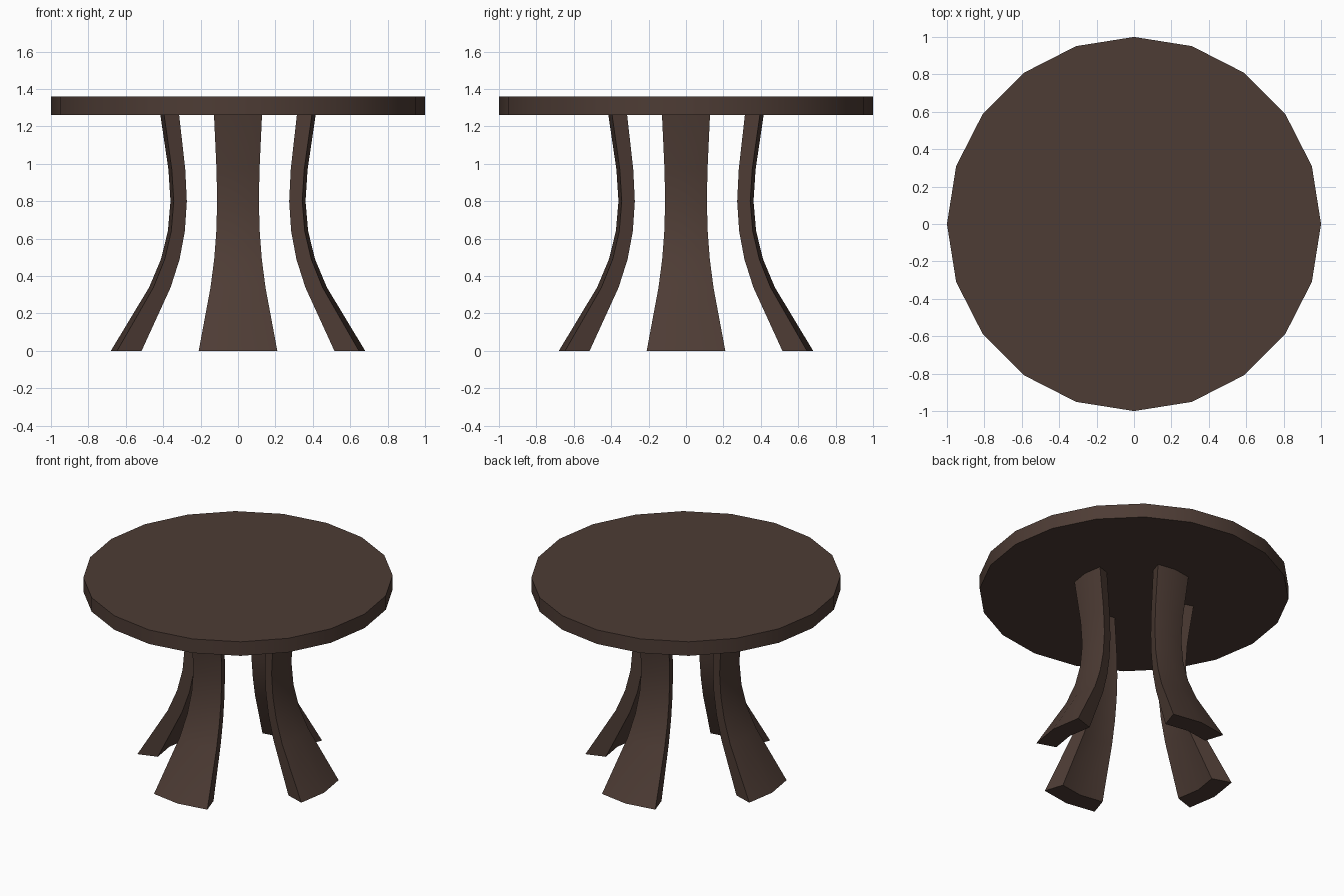
import bpy, bmesh, math

if "Cube" in bpy.data.objects:
    bpy.data.objects.remove(bpy.data.objects["Cube"])

wood = bpy.data.materials.new("dark_wood")
wood.diffuse_color = (0.075, 0.045, 0.035, 1)
wood.use_nodes = True
wood.node_tree.nodes["Principled BSDF"].inputs["Base Color"].default_value = wood.diffuse_color

SIDES = 20
STEP = 2 * math.pi / SIDES
TOP_LOW, TOP_HIGH = 1.26, 1.36


def make_object(name, bm):
    bmesh.ops.recalc_face_normals(bm, faces=bm.faces)
    mesh = bpy.data.meshes.new(name)
    bm.to_mesh(mesh)
    bm.free()
    mesh.materials.append(wood)
    ob = bpy.data.objects.new(name, mesh)
    bpy.context.collection.objects.link(ob)
    bpy.ops.object.select_all(action='DESELECT')
    ob.select_set(True)
    bpy.context.view_layer.objects.active = ob
    bpy.ops.object.shade_smooth_by_angle(angle=math.radians(30))
    return ob


# Round table top: 20-sided disc with a corner on each axis
bm = bmesh.new()
ring = [bm.verts.new((math.cos(i * STEP), math.sin(i * STEP), TOP_LOW)) for i in range(SIDES)]
base = bm.faces.new(ring)
ext = bmesh.ops.extrude_face_region(bm, geom=[base], use_keep_orig=True)
for v in ext["geom"]:
    if isinstance(v, bmesh.types.BMVert):
        v.co.z = TOP_HIGH
make_object("table_top", bm)

# Curved legs: each is a two-step sector of a turned profile (outer radius, height)
PROFILE = [(0.68, 0.0), (0.475, 0.34), (0.412, 0.49), (0.375, 0.64),
           (0.361, 0.80), (0.372, 0.97), (0.415, TOP_LOW)]
INNER = 0.797  # inner radius as a share of the outer radius


def make_leg(name, angle):
    bm = bmesh.new()
    loops = []
    for r, z in PROFILE:
        corners = [(r, -1), (r, 0), (r, 1), (r * INNER, 1), (r * INNER, 0), (r * INNER, -1)]
        loops.append([bm.verts.new((q * math.cos(angle + k * STEP),
                                    q * math.sin(angle + k * STEP), z)) for q, k in corners])
    for a, b in zip(loops, loops[1:]):
        for i in range(6):
            j = (i + 1) % 6
            bm.faces.new((a[i], a[j], b[j], b[i]))
    # end caps, split along the middle
    for l in (loops[0], loops[-1]):
        bm.faces.new((l[0], l[1], l[4], l[5]))
        bm.faces.new((l[1], l[2], l[3], l[4]))
    make_object(name, bm)


for i, side in enumerate(("right", "back", "left", "front")):
    make_leg(side + "_leg", i * math.pi / 2)
